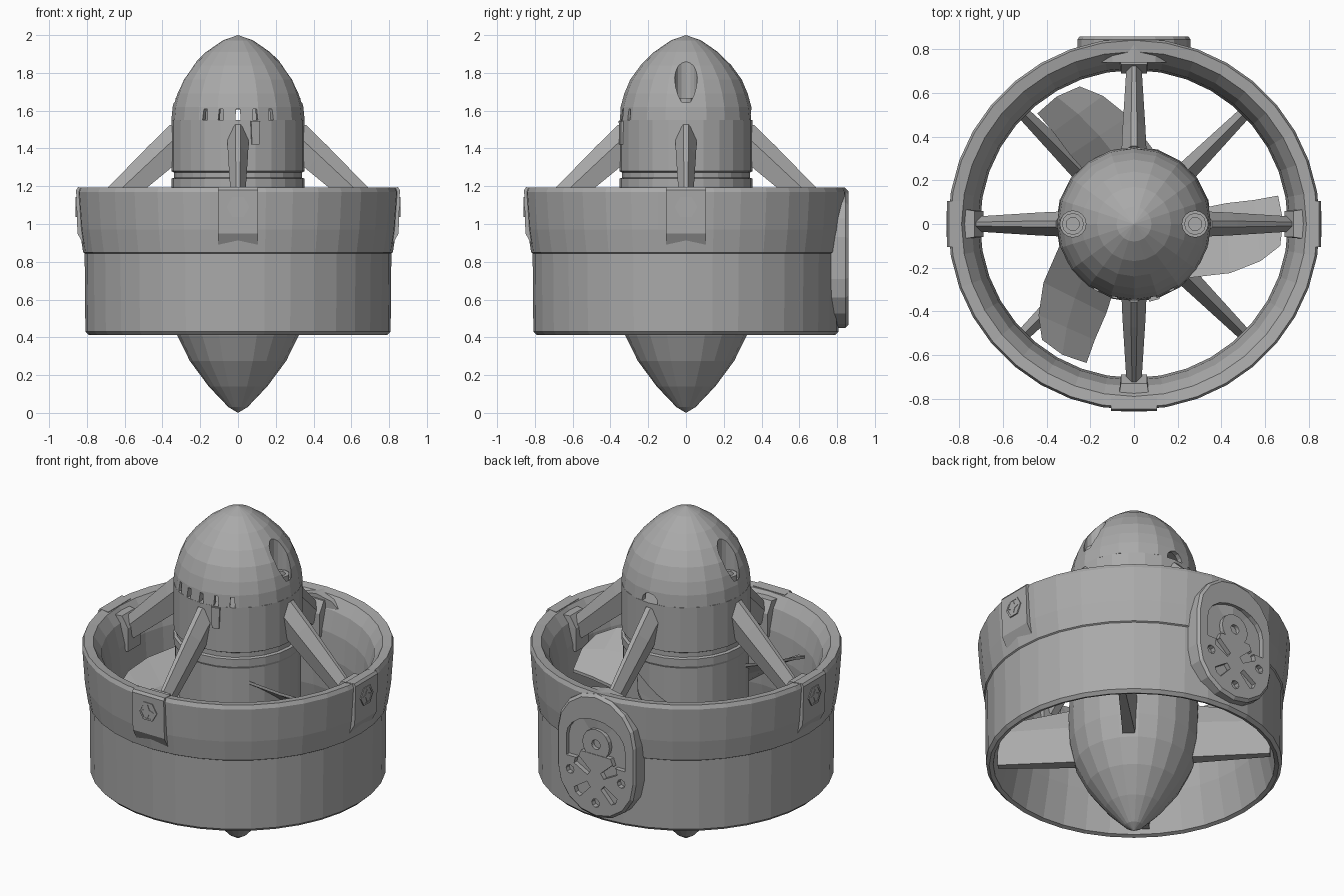
import bpy, bmesh, math
from mathutils import Matrix, Vector

if "Cube" in bpy.data.objects:
    bpy.data.objects.remove(bpy.data.objects["Cube"])

grey = bpy.data.materials.new("matte_grey")
grey.diffuse_color = (0.4, 0.4, 0.4, 1)
grey.use_nodes = True
grey.node_tree.nodes["Principled BSDF"].inputs["Base Color"].default_value = grey.diffuse_color


def finish(name, bm, angle=0.0):
    """Turn a bmesh into a flat-shaded object, rotated about the main axis."""
    bmesh.ops.remove_doubles(bm, verts=bm.verts, dist=1e-5)
    bmesh.ops.recalc_face_normals(bm, faces=bm.faces)
    bmesh.ops.rotate(bm, verts=bm.verts, cent=(0, 0, 0),
                     matrix=Matrix.Rotation(math.radians(angle), 3, 'Z'))
    me = bpy.data.meshes.new(name)
    bm.to_mesh(me)
    bm.free()
    me.materials.append(grey)
    ob = bpy.data.objects.new(name, me)
    bpy.context.collection.objects.link(ob)
    return ob


def lathe(name, profile, n, closed=False):
    bm = bmesh.new()
    vs = [bm.verts.new((r, 0, z)) for r, z in profile]
    pairs = list(zip(vs, vs[1:])) + ([(vs[-1], vs[0])] if closed else [])
    es = [bm.edges.new(p) for p in pairs]
    bmesh.ops.spin(bm, geom=vs + es, cent=(0, 0, 0), axis=(0, 0, 1),
                   angle=2 * math.pi, steps=n, use_merge=True)
    return finish(name, bm)


def loft(name, sections, angle=0.0):
    """Skin matching point loops and cap both ends."""
    bm = bmesh.new()
    loops = [[bm.verts.new(p) for p in s] for s in sections]
    n = len(loops[0])
    for a, b in zip(loops, loops[1:]):
        for i in range(n):
            bm.faces.new((a[i], a[(i + 1) % n], b[(i + 1) % n], b[i]))
    bm.faces.new(loops[0])
    bm.faces.new(loops[-1])
    return finish(name, bm, angle)


def prism_y(name, outline, y0, y1, angle=0.0):
    """Outline in x and z, extruded along y."""
    return loft(name, [[(x, y, z) for x, z in outline] for y in (y0, y1)], angle)


def circle(cx, cz, r, n, start=0.0, r2=None):
    return [(cx + (r if i % 2 == 0 or r2 is None else r2) * math.cos(start + i * 2 * math.pi / n),
             cz + (r if i % 2 == 0 or r2 is None else r2) * math.sin(start + i * 2 * math.pi / n))
            for i in range(n)]


def stadium(w, z0, z1, n=8):
    """Upright rounded slot outline."""
    top = [(w * math.cos(math.pi * i / n), z1 - w + w * math.sin(math.pi * i / n)) for i in range(n + 1)]
    bot = [(-w * math.cos(math.pi * i / n), z0 + w - w * math.sin(math.pi * i / n)) for i in range(n + 1)]
    return top + bot


def cut(target, cutters):
    for c in cutters:
        m = target.modifiers.new("cut", 'BOOLEAN')
        m.object, m.operation, m.solver = c, 'DIFFERENCE', 'EXACT'
        bpy.context.view_layer.objects.active = target
        bpy.ops.object.modifier_apply(modifier=m.name)
        bpy.data.objects.remove(c)


# Duct with a flared intake and tapering inner wall
lathe("duct_ring", [(0.79, 0.412), (0.808, 0.43), (0.812, 0.845), (0.82, 0.85), (0.838, 0.97),
                    (0.852, 1.17), (0.842, 1.193), (0.79, 1.185), (0.745, 1.12), (0.715, 1.0),
                    (0.705, 0.85), (0.72, 0.65), (0.768, 0.42)], 36, closed=True)

# Central body with a groove, and pointed tail
lathe("motor_body", [(0, 1.55), (0.353, 1.55), (0.353, 1.28), (0.338, 1.272), (0.338, 1.245),
                     (0.353, 1.24), (0.353, 1.195), (0.345, 1.18), (0.345, 0.8), (0, 0.8)], 24)
lathe("tail_cone", [(0, 0.81), (0.352, 0.81), (0.358, 0.7), (0.35, 0.54), (0.322, 0.41), (0.255, 0.275),
                    (0.155, 0.14), (0.05, 0.03), (0, 0)], 20)

# Nose dome with a vent chamber, front vents, cable hole and screw wells
dome = lathe("nose_dome", [(0, 1.612), (0.32, 1.612), (0.32, 1.545), (0.353, 1.55), (0.346, 1.62),
                           (0.327, 1.69), (0.295, 1.765), (0.24, 1.84), (0.17, 1.91), (0.08, 1.972),
                           (0, 2.0)], 20)
cutters = []
for i in range(-2, 3):
    cutters.append(prism_y("vent_cutter", [(-0.016, 1.53), (0.016, 1.53), (0.01, 1.608), (-0.01, 1.608)],
                           -0.45, -0.25, i * 15))
cutters.append(prism_y("cable_cutter", circle(0, 1.555, 0.052, 12), 0.25, 0.45))
for s in (-1, 1):
    cutters.append(loft("well_cutter", [[(x + s * 0.28, y, z) for x, y in circle(0, 0, 0.06, 16)]
                                        for z in (1.63, 2.1)]))
cut(dome, cutters)

# Cap screws sitting in the dome wells
for s in (-1, 1):
    rings = [(0.05, 1.62, 12), (0.05, 1.668, 12), (0.03, 1.668, 12), (0.03, 1.645, 12)]
    loft("dome_screw", [[(x + s * 0.28, y, z) for x, y in circle(0, 0, r, n)] for r, z, n in rings])

# Small latch tab under the vents
prism_y("latch_tab", [(-0.02, 1.42), (0.02, 1.42), (0.025, 1.545), (-0.025, 1.545)], -0.362, -0.33, 15)


def strut_section(r, z, w, h):
    """Six-sided section standing square to the sloping strut."""
    d = Vector((0, -0.66, 0.75))
    return [Vector((0, -r, z)) + Vector((x * w, 0, 0)) + d * (t * h)
            for x, t in ((0.25, 1), (1, 0.2), (0.6, -1), (-0.6, -1), (-1, 0.2), (-0.25, 1))]


for k in range(4):
    a = 90 * k
    # Sloping struts from the body to the duct
    loft("upper_strut", [strut_section(0.30, 1.46, 0.058, 0.088), strut_section(0.42, 1.35, 0.053, 0.083),
                         strut_section(0.72, 1.075, 0.034, 0.06)], a)
    # Bracket on the inner wall
    loft("inner_bracket", [[(-0.068, -0.78, z), (0.068, -0.78, z), (0.06, -r, z), (-0.06, -r, z)]
                           for z, r in ((0.96, 0.69), (1.1, 0.69), (1.165, 0.73))], a)
    # Straight stator fins near the outlet
    loft("stator_fin", [[(-w, -r, 0.64), (0, -r, z1), (w, -r, 0.64), (w * 0.7, -r, z0), (-w * 0.7, -r, z0)]
                        for r, w, z0, z1 in ((0.3, 0.05, 0.43, 0.78), (0.745, 0.028, 0.44, 0.7))], a + 45)
    # Outer pad, omitted behind the mounting plate
    if k != 2:
        loft("outer_pad", [[(x, -0.80, 0.86), (x, -0.85, 0.95), (x, -0.857, 1.18), (x, -0.847, 1.195),
                            (x, -0.79, 1.19)] for x in (-0.105, 0.105)], a)
    # Hex screw: raised rim, sunken face and a star drive
    loft("hex_screw", [[(x, y, z) for x, z in circle(0, 1.09, r, 6)] for r, y in
                       ((0.06, -0.84), (0.06, -0.86), (0.048, -0.86), (0.048, -0.8575))], a)
    prism_y("star_drive", circle(0, 1.09, 0.038, 8, 0, 0.015), -0.85, -0.86, a)

# Three pitched propeller blades, each a row of spanwise stations
leading = [(0.22, -0.25, 1.1), (0.44, -0.225, 1.07), (0.58, -0.17, 1.04), (0.67, -0.10, 1.0)]
trailing = [(0.30, 0.07, 0.8), (0.42, 0.095, 0.83), (0.55, 0.11, 0.86), (0.66, 0.13, 0.88)]
for k in range(3):
    secs = []
    for p, q in zip(leading, trailing):
        p, q = Vector(p), Vector(q)
        t = Vector((0, 0, 0.009))
        m = (p + q) / 2 + Vector((0, 0, 0.015))
        if p.x > 0.6:
            m.x += 0.018
        secs.append([p - t, m - t, q - t, q + t, m + t, p + t])
    loft("propeller_blade", secs, 120 * k)

# Rear mounting plate with an arched pocket, bolt holes and lightening slots
plate = loft("mounting_plate", [[(x * s, y, 0.82 + (z - 0.82) * s) for x, z in stadium(0.26, 0.45, 1.19)]
                                for y, s in ((0.74, 1.0), (0.845, 1.0), (0.86, 0.955))])
arch = [(0.195 * math.cos(t * math.pi / 10), 0.9 + 0.14 * math.sin(t * math.pi / 10)) for t in range(11)]
cutters = [prism_y("pocket_cutter", [(0.195, 0.78), *arch, (-0.195, 0.78), (-0.12, 0.78), (-0.1, 0.83),
                                     (0.1, 0.83), (0.12, 0.78)], 0.832, 0.9)]
for x, z in ((-0.17, 0.7), (0.17, 0.7), (0, 0.54)):
    cutters.append(prism_y("bolt_hole_cutter", circle(x, z, 0.026, 8), 0.83, 0.9))
for s in (-1, 1):
    for ang, cz in ((35, 0.74), (-40, 0.61)):
        c, d = math.cos(math.radians(ang)), math.sin(math.radians(ang))
        slot = [(u * c - v * d + 0.085, u * d + v * c + cz)
                for u, v in ((-.05, -.018), (.05, -.03), (.062, 0), (.05, .03), (-.05, .018))]
        cutters.append(prism_y("slot_cutter", [(s * x, z) for x, z in slot], 0.832, 0.9))
cut(plate, cutters)

# Round boss with a centre hole inside the pocket
loft("plate_boss", [[(x, y, z) for x, z in circle(0, 0.89, r, 16)] for r, y in
                    ((0.09, 0.82), (0.09, 0.857), (0.028, 0.857), (0.028, 0.835))])
